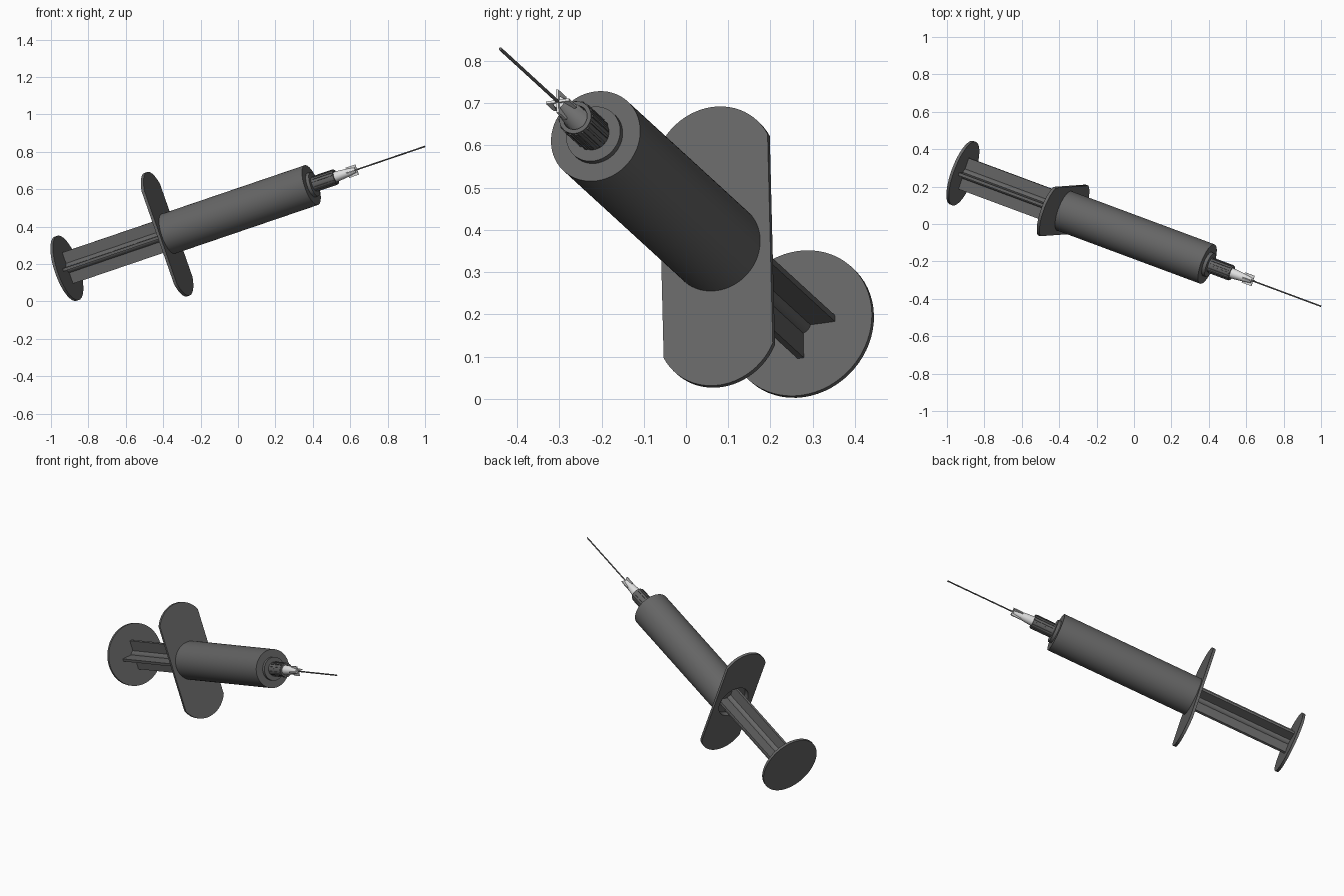
import bpy, bmesh, math
from mathutils import Matrix, Vector

cube = bpy.data.objects.get("Cube")
if cube:
    bpy.data.objects.remove(cube)


def material(name, value):
    m = bpy.data.materials.new(name)
    m.use_nodes = True
    colour = (value, value, value, 1)
    m.diffuse_color = colour
    m.node_tree.nodes["Principled BSDF"].inputs["Base Color"].default_value = colour
    return m


GREY = material("dark grey", 0.13)
WHITE = material("pale hub", 0.75)

# Tilted frame: local z runs along the syringe, local x along the finger flange
axis = Vector((0.893, -0.332, 0.304)).normalized()
wide = Vector((-0.330, -0.0236, 0.9436))
wide = (wide - axis * wide.dot(axis)).normalized()
FRAME = Matrix((wide, axis.cross(wide), axis)).transposed().to_4x4()
FRAME.translation = (-0.915, 0.272, 0.177)


def finish(name, bm, mat):
    bmesh.ops.recalc_face_normals(bm, faces=bm.faces)
    mesh = bpy.data.meshes.new(name)
    bm.to_mesh(mesh)
    bm.free()
    mesh.materials.append(mat)
    ob = bpy.data.objects.new(name, mesh)
    bpy.context.collection.objects.link(ob)
    ob.matrix_world = FRAME
    bpy.ops.object.select_all(action="DESELECT")
    ob.select_set(True)
    bpy.context.view_layer.objects.active = ob
    bpy.ops.object.shade_smooth_by_angle(angle=math.radians(35))
    return ob


def lathe(name, profile, mat=GREY, sides=48):
    """Spin a closed (radius, height) profile about the long axis."""
    bm = bmesh.new()
    verts = [bm.verts.new((r, 0, z)) for r, z in profile]
    edges = [bm.edges.new((a, b)) for a, b in zip(verts, verts[1:])]
    bmesh.ops.spin(bm, geom=verts + edges, cent=(0, 0, 0), axis=(0, 0, 1),
                   angle=math.tau, steps=sides, use_duplicate=False)
    bmesh.ops.remove_doubles(bm, verts=bm.verts, dist=1e-5)
    return finish(name, bm, mat)


def rod(name, radius, low, high, mat=GREY, sides=48):
    return lathe(name, [(0, low), (radius, low), (radius, high), (0, high)], mat, sides)


def fins(name, count, inner, outer, thick, low, high, mat=GREY):
    """Flat radial ribs around the long axis."""
    bm = bmesh.new()
    for i in range(count):
        m = (Matrix.Rotation(math.tau * i / count, 4, "Z")
             @ Matrix.Translation(((inner + outer) / 2, 0, (low + high) / 2))
             @ Matrix.Diagonal((outer - inner, thick, high - low, 1)))
        bmesh.ops.create_cube(bm, size=1, matrix=m)
    return finish(name, bm, mat)


# Plunger: thumb disc, cross-shaped stem and stopper
rod("thumb_disc", 0.181, -0.0075, 0.0075, sides=64)
fins("plunger_fins", 4, 0, 0.088, 0.016, 0.005, 0.64)
rod("plunger_core", 0.028, 0.005, 0.64, sides=24)
rod("plunger_stopper", 0.1, 0.625, 0.70)

# Finger flange: straight sides, arched ends, round opening
half_len, half_wide, rise = 0.262, 0.137, 0.087
arc_r = (half_wide ** 2 + rise ** 2) / (2 * rise)
sweep = math.asin(half_wide / arc_r)
outline = []
for turn in (1, -1):
    for i in range(25):
        a = -sweep + 2 * sweep * i / 24
        x = half_len + rise - arc_r + arc_r * math.cos(a)
        outline.append((turn * x, turn * arc_r * math.sin(a)))
bm = bmesh.new()
rim = [bm.verts.new((x, y, 0.592)) for x, y in outline]
edges = [bm.edges.new((a, b)) for a, b in zip(rim, rim[1:] + rim[:1])]
hole = bmesh.ops.create_circle(bm, segments=48, radius=0.1,
                               matrix=Matrix.Translation((0, 0, 0.592)))
edges += list({e for v in hole["verts"] for e in v.link_edges})
bmesh.ops.triangle_fill(bm, edges=edges, use_beauty=True)
side = bmesh.ops.extrude_face_region(bm, geom=bm.faces[:])
bmesh.ops.translate(bm, vec=(0, 0, 0.016),
                    verts=[g for g in side["geom"] if isinstance(g, bmesh.types.BMVert)])
finish("finger_flange", bm, GREY)

# Barrel, with a raised shoulder on its front end
lathe("barrel", [(0.1, 0.6), (0.112, 0.6), (0.112, 1.464), (0.068, 1.464),
                 (0.068, 1.482), (0, 1.482), (0, 1.45), (0.1, 1.45), (0.1, 0.6)], sides=64)

# Ribbed locking collar with a hollow end
lathe("locking_collar", [(0, 1.48), (0.04, 1.48), (0.04, 1.61), (0.03, 1.61),
                         (0.03, 1.57), (0, 1.57)], sides=32)
fins("collar_ribs", 16, 0.037, 0.043, 0.006, 1.49, 1.605)

# Needle hub with four grip fins, and the needle
lathe("needle_hub", [(0, 1.56), (0.029, 1.56), (0.027, 1.63), (0.021, 1.69),
                     (0.014, 1.73), (0, 1.73)], WHITE, 24)
fins("hub_fins", 4, 0, 0.029, 0.006, 1.68, 1.737, WHITE)
rod("needle", 0.004, 1.70, 2.144, sides=12)
